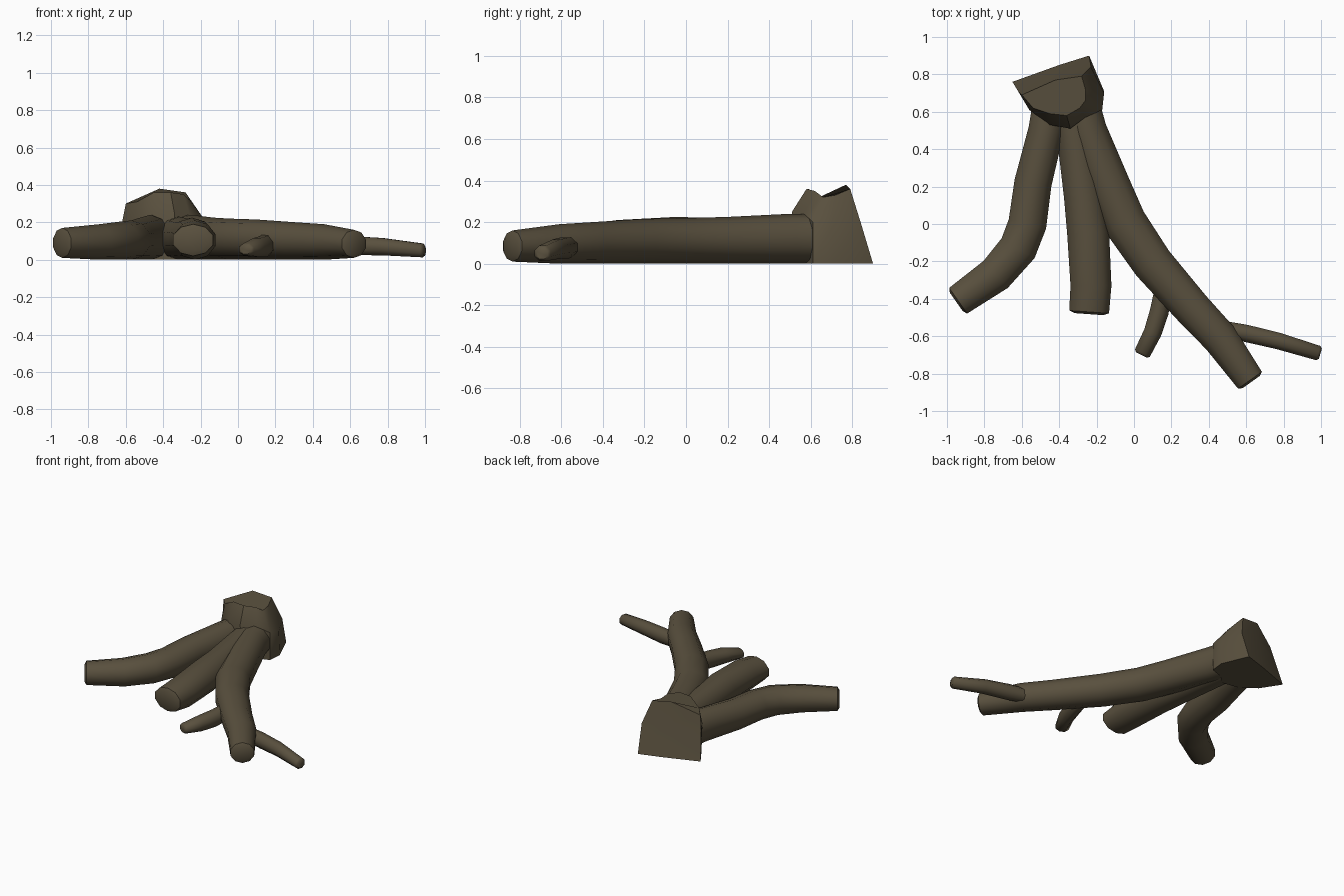
import bpy, bmesh, math
from mathutils import Vector

cube = bpy.data.objects.get("Cube")
if cube:
    bpy.data.objects.remove(cube)

bark = bpy.data.materials.new("dark_bark")
bark.use_nodes = True
colour = (0.1, 0.08, 0.048, 1)
bark.diffuse_color = colour
bsdf = bark.node_tree.nodes["Principled BSDF"]
bsdf.inputs["Base Color"].default_value = colour
bsdf.inputs["Roughness"].default_value = 0.9


def loft(name, rings, angle=50):
    """Skin a list of point rings, cap both ends and shade smooth."""
    bm = bmesh.new()
    loops = [[bm.verts.new(p) for p in ring] for ring in rings]
    n = len(loops[0])
    for a, b in zip(loops, loops[1:]):
        for i in range(n):
            j = (i + 1) % n
            bm.faces.new((a[i], a[j], b[j], b[i]))
    bm.faces.new(loops[0][::-1])
    bm.faces.new(loops[-1])
    bmesh.ops.recalc_face_normals(bm, faces=bm.faces)
    mesh = bpy.data.meshes.new(name)
    bm.to_mesh(mesh)
    bm.free()
    mesh.materials.append(bark)
    obj = bpy.data.objects.new(name, mesh)
    bpy.context.collection.objects.link(obj)
    bpy.ops.object.select_all(action="DESELECT")
    obj.select_set(True)
    bpy.context.view_layer.objects.active = obj
    bpy.ops.object.shade_smooth_by_angle(angle=math.radians(angle))
    return obj


def root(name, stations, sides=10):
    """Tube along stations of (x, y, half width, bottom z, top z)."""
    centres = [Vector((s[0], s[1], (s[3] + s[4]) / 2)) for s in stations]
    rings = []
    for k, (c, s) in enumerate(zip(centres, stations)):
        ahead = centres[min(k + 1, len(centres) - 1)] - c
        behind = c - centres[max(k - 1, 0)]
        along = ahead.normalized() + behind.normalized()
        side = Vector((-along.y, along.x, 0)).normalized()
        half = (s[4] - s[3]) / 2
        rings.append([c + side * s[2] * math.cos(t) + Vector((0, 0, half * math.sin(t)))
                      for t in (math.tau * (i + 0.5) / sides for i in range(sides))])
    # Slightly rounded broken tip
    tip = centres[-1] + along.normalized() * 0.012
    rings.append([tip + (p - centres[-1]) * 0.72 for p in rings[-1]])
    return loft(name, rings)


# Three thick roots
root("right_root", [
    (-0.44, 0.68, 0.10, 0, 0.24), (-0.47, 0.5, 0.10, 0, 0.24),
    (-0.54, 0.22, 0.105, 0, 0.22), (-0.57, 0.0, 0.108, 0, 0.21),
    (-0.62, -0.13, 0.108, 0, 0.205), (-0.74, -0.27, 0.102, 0, 0.19),
    (-0.94, -0.41, 0.088, 0.01, 0.17)])
root("middle_root", [
    (-0.34, 0.68, 0.10, 0, 0.23), (-0.31, 0.45, 0.105, 0, 0.23),
    (-0.27, 0.15, 0.11, 0, 0.22), (-0.245, -0.05, 0.118, 0, 0.225),
    (-0.23, -0.33, 0.115, 0, 0.21), (-0.24, -0.47, 0.112, 0.02, 0.19)])
root("left_root", [
    (-0.30, 0.68, 0.11, 0, 0.24), (-0.25, 0.5, 0.11, 0, 0.24),
    (-0.13, 0.2, 0.118, 0, 0.225), (-0.05, 0.01, 0.122, 0, 0.22),
    (0.10, -0.21, 0.115, 0, 0.215), (0.31, -0.45, 0.105, 0, 0.2),
    (0.46, -0.61, 0.1, 0, 0.19), (0.62, -0.835, 0.082, 0.01, 0.16)])

# Thin side roots
root("front_twig", [
    (0.15, -0.38, 0.05, 0.02, 0.14), (0.135, -0.47, 0.055, 0.01, 0.13),
    (0.1, -0.58, 0.052, 0.01, 0.12), (0.045, -0.69, 0.048, 0.02, 0.09)], 8)
root("left_twig", [
    (0.48, -0.56, 0.045, 0.03, 0.13), (0.6, -0.585, 0.05, 0.02, 0.13),
    (0.77, -0.625, 0.048, 0.02, 0.12), (0.985, -0.69, 0.043, 0.01, 0.09)], 8)

# Broken stump: ground, middle and top outlines
ground = [(-.65, .76, 0), (-.56, .62, 0), (-.45, .54, 0), (-.33, .52, 0), (-.26, .58, 0),
          (-.17, .61, 0), (-.16, .71, 0), (-.24, .9, 0), (-.4, .85, 0)]
middle = [(-.62, .71, .2), (-.56, .61, .2), (-.45, .53, .24), (-.34, .51, .25), (-.26, .57, .24),
          (-.17, .61, .2), (-.16, .7, .18), (-.23, .84, .2), (-.41, .8, .22)]
top = [(-.6, .69, .3), (-.54, .62, .31), (-.45, .59, .36), (-.36, .58, .36), (-.29, .62, .35),
       (-.26, .66, .32), (-.26, .72, .33), (-.28, .79, .36), (-.42, .77, .38)]
loft("stump", [ground, middle, top], 40)
